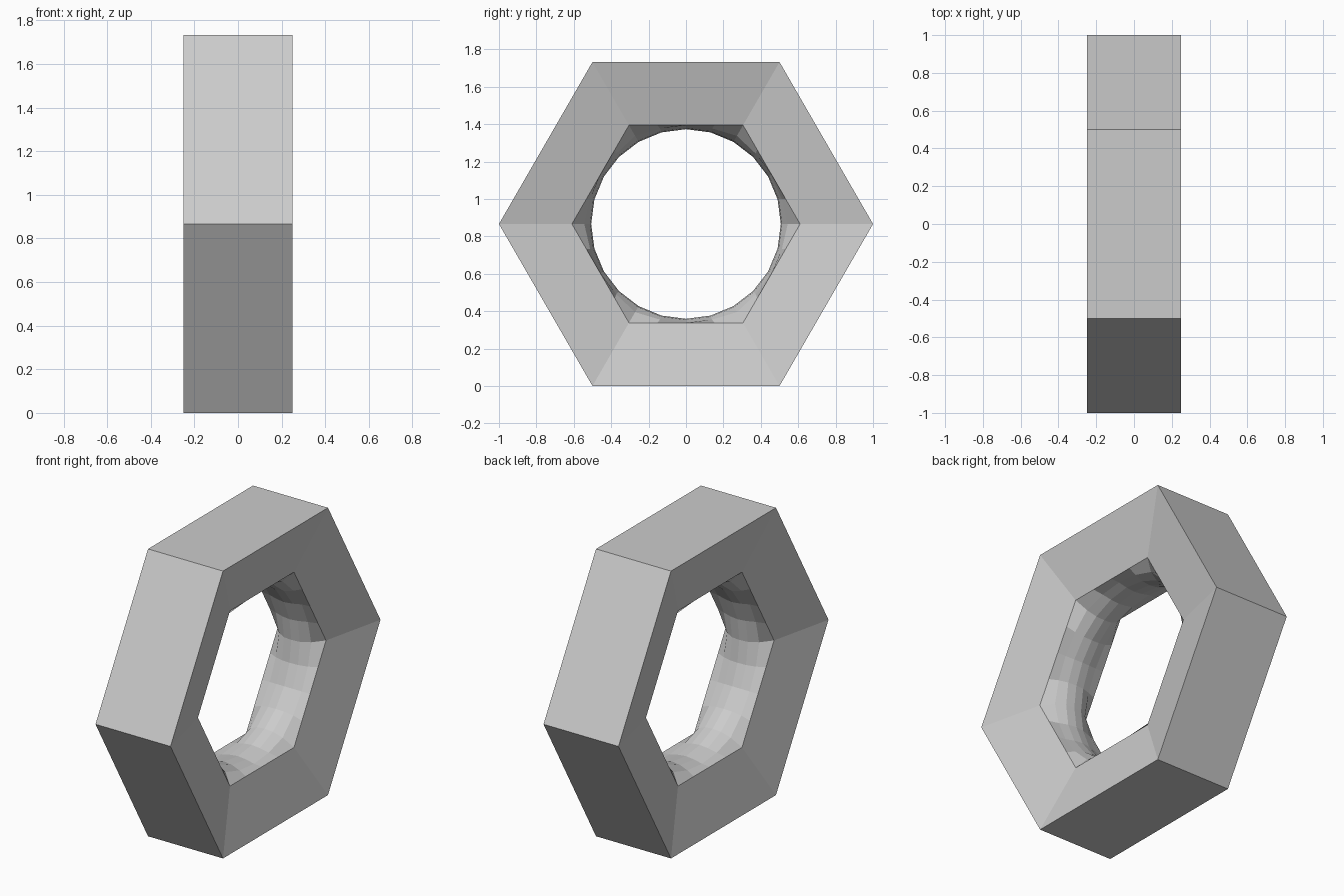
import bpy, bmesh
from math import cos, sin, pi

if "Cube" in bpy.data.objects:
    bpy.data.objects.remove(bpy.data.objects["Cube"])

CZ = 3 ** 0.5 / 2      # ring centre height
SUB = 4                # inner segments per hexagon side
N = 6 * SUB

bm = bmesh.new()

def hex_point(i, r):
    """Point i of N spread evenly along the sides of a hexagon."""
    k, t = divmod(i, SUB)
    t /= SUB
    a, b = k * pi / 3, (k + 1) * pi / 3
    return (r * (cos(a) * (1 - t) + cos(b) * t),
            r * (sin(a) * (1 - t) + sin(b) * t))

def ring(x, r_hex, r_round, mix):
    """Inner loop blending from hexagon (mix 0) to circle (mix 1)."""
    out = []
    for i in range(N):
        hy, hz = hex_point(i, r_hex)
        a = 2 * pi * i / N
        y = hy * (1 - mix) + r_round * cos(a) * mix
        z = hz * (1 - mix) + r_round * sin(a) * mix
        out.append(bm.verts.new((x, y, z + CZ)))
    return out

def outer(x):
    return [bm.verts.new((x, cos(k * pi / 3), sin(k * pi / 3) + CZ)) for k in range(6)]

# hole profile: depth, hexagon radius, circle radius, roundness
half = [(0.16, 0.61, 0.53, 0), (0.107, 0.58, 0.532, 0.75), (0.053, 0.55, 0.513, 1)]
profile = half + [(0, 0.5, 0.507, 1)] + [(-x, a, b, m) for x, a, b, m in reversed(half)]
rings = [ring(*p) for p in profile]

# rounded bore
for a, b in zip(rings, rings[1:]):
    for i in range(N):
        j = (i + 1) % N
        bm.faces.new((a[i], a[j], b[j], b[i]))

# outer rim and the two dished side faces
front, back = outer(0.25), outer(-0.25)
for k in range(6):
    n = (k + 1) % 6
    bm.faces.new((front[k], front[n], back[n], back[k]))
    for o, r in ((front, rings[0]), (back, rings[-1])):
        inner = [r[(k * SUB + s) % N] for s in range(SUB, -1, -1)]
        bm.faces.new([o[k], o[n]] + inner)

bmesh.ops.recalc_face_normals(bm, faces=bm.faces)
mesh = bpy.data.meshes.new("hexagonal_nut")
bm.to_mesh(mesh)
bm.free()
bpy.context.collection.objects.link(bpy.data.objects.new("hexagonal_nut", mesh))
